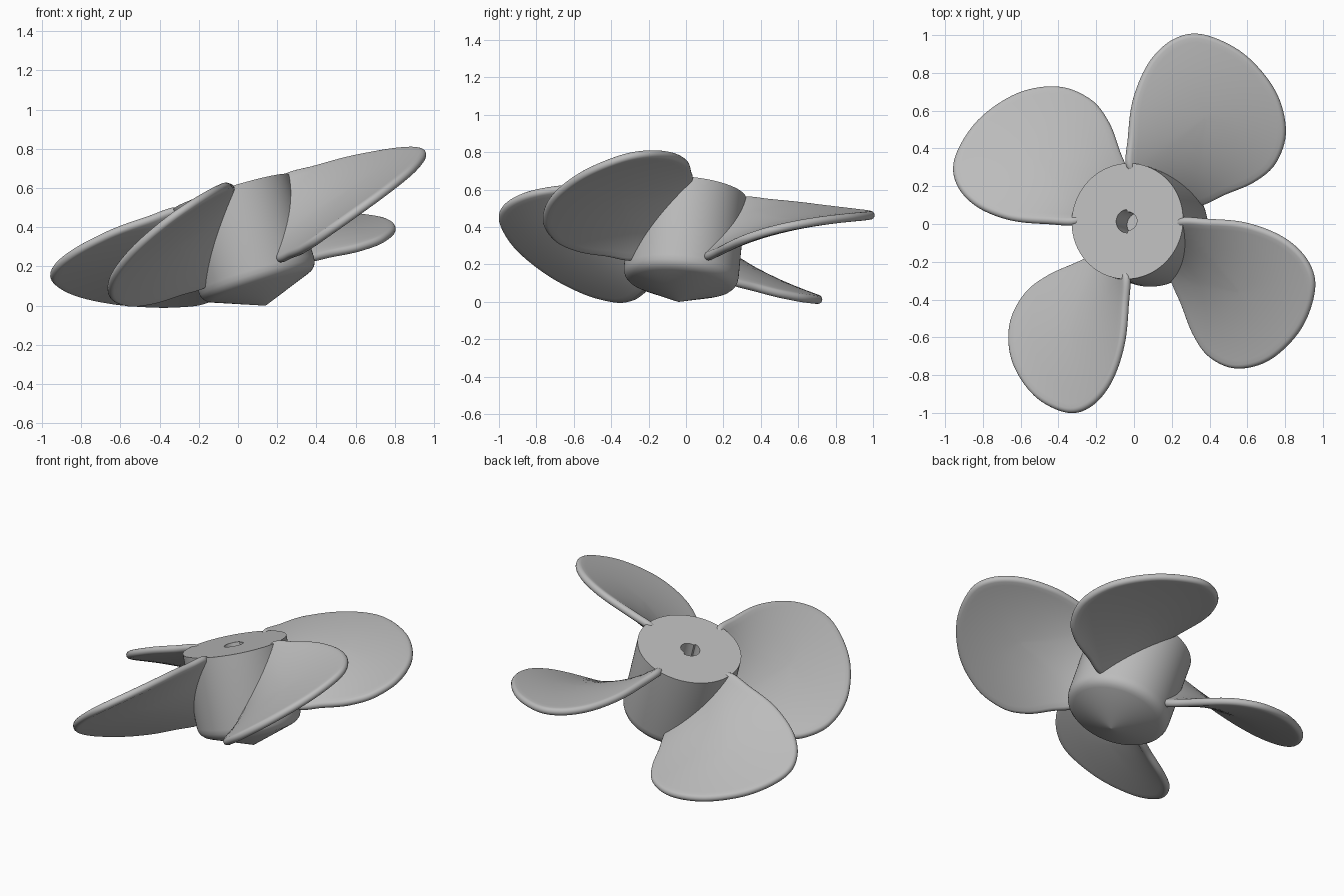
import bpy, bmesh, math
from mathutils import Vector, Matrix

cube = bpy.data.objects.get("Cube")
if cube:
    bpy.data.objects.remove(cube, do_unlink=True)

grey = bpy.data.materials.new("plain grey")
grey.use_nodes = True
GREY = (0.5, 0.5, 0.5, 1)
grey.diffuse_color = GREY
grey.node_tree.nodes["Principled BSDF"].inputs["Base Color"].default_value = GREY

# Tilted shaft frame: origin at the centre of the hub's top face
up = Vector((-0.303, 0.096, 1)).normalized()
side = (Vector((1, 0, 0)) - up * up.x).normalized()
FRAME = Matrix((side, up.cross(side), up)).transposed().to_4x4()
FRAME.translation = (-0.035, 0.015, 0.58)

PITCH = 0.43 / math.radians(65)   # drop per radian of twist
HALF = 0.023                      # half the blade thickness


def add_object(name, bm, spin=0):
    bmesh.ops.recalc_face_normals(bm, faces=bm.faces)
    mesh = bpy.data.meshes.new(name)
    bm.to_mesh(mesh)
    bm.free()
    mesh.materials.append(grey)
    obj = bpy.data.objects.new(name, mesh)
    bpy.context.collection.objects.link(obj)
    obj.matrix_world = FRAME @ Matrix.Rotation(spin, 4, "Z")
    bpy.ops.object.select_all(action="DESELECT")
    obj.select_set(True)
    bpy.context.view_layer.objects.active = obj
    bpy.ops.object.shade_smooth_by_angle(angle=math.radians(35))
    return obj


def skin(bm, rings):
    """Bridge successive closed rings of points with quads."""
    loops = [[bm.verts.new(p) for p in ring] for ring in rings]
    n = len(loops[0])
    for a, b in zip(loops, loops[1:]):
        for i in range(n):
            j = (i + 1) % n
            bm.faces.new((a[i], a[j], b[j], b[i]))
    bm.faces.new(loops[0])
    bm.faces.new(loops[-1])


# Hub: turned body with a shallow cone below and a shaft socket on top
def circle(r, z, n=96):
    return [Vector((r * math.cos(t), r * math.sin(t), z))
            for t in (math.tau * i / n for i in range(n))]


def socket(z, n=96):
    """Shaft socket outline: two half circles of different radius."""
    return [Vector((p.x, p.y, z)) * 1 if p.x < 0 else Vector((p.x * 0.85, p.y * 0.8, z))
            for p in circle(0.062, z, n)]


bm = bmesh.new()
body = [(0.308, 0), (0.308, -0.44), (0.305, -0.465), (0.296, -0.485),
        (0.278, -0.502), (0.26, -0.51), (0.002, -0.608)]
skin(bm, [socket(-0.2), socket(0)] + [circle(r, z) for r, z in body])
add_object("hub", bm)


# Blades: helical sheet with a rounded rim
def helix(x, y):
    return Vector((x, y, PITCH * math.atan2(y, x)))


def sheet_normal(p):
    r2 = p.x ** 2 + p.y ** 2
    return Vector((PITCH * p.y / r2, -PITCH * p.x / r2, 1)).normalized()


def closed_spline(points, steps):
    out, n = [], len(points)
    for i in range(n):
        a, b, c, d = (points[(i + k) % n] for k in (-1, 0, 1, 2))
        for s in range(steps):
            t = s / steps
            out.append(0.5 * (2 * b + (c - a) * t + (2 * a - 5 * b + 4 * c - d) * t ** 2
                              + (3 * b - a - 3 * c + d) * t ** 3))
    return out


def polar(r, deg):
    return Vector((r * math.cos(math.radians(deg)), r * math.sin(math.radians(deg))))


# Blade outline as radius and angle around the shaft
outline = closed_spline([polar(r, a) for r, a in (
    (0.27, -1), (0.45, -0.5), (0.66, -2.5), (0.86, -7.3), (1.0, -13.5), (1.065, -21),
    (1.065, -33), (1.01, -46), (0.91, -57), (0.77, -64.5), (0.62, -67.5), (0.45, -67),
    (0.27, -64), (0.24, -32))], 8)
centre = polar(0.68, -33)


def build_blade(name, spin):
    edge = [helix(*p) for p in outline]
    n = len(edge)
    normals = [sheet_normal(p) for p in edge]
    inward = [normals[i].cross(edge[i - 1] - edge[(i + 1) % n]).normalized() for i in range(n)]
    if inward[n // 3].xy.dot(centre - edge[n // 3].xy) < 0:
        inward = [-d for d in inward]
    core = [p + d * HALF for p, d in zip(edge, inward)]

    def face_ring(scale, sign):
        flat = [helix(*centre.lerp(p.xy, scale)) for p in core]
        return [p + sheet_normal(p) * HALF * sign for p in flat]

    scales = [0.05, 0.25, 0.45, 0.65, 0.82, 0.94]
    rings = [face_ring(s, 1) for s in scales]
    for k in range(9):
        f = math.pi * k / 8
        rings.append([c + (nn * math.cos(f) - d * math.sin(f)) * HALF
                      for c, nn, d in zip(core, normals, inward)])
    rings += [face_ring(s, -1) for s in reversed(scales)]
    bm = bmesh.new()
    skin(bm, rings)
    add_object(name, bm, spin)


for i, place in enumerate(("left", "back", "right", "front")):
    build_blade(place + "_blade", i * math.pi / 2)
